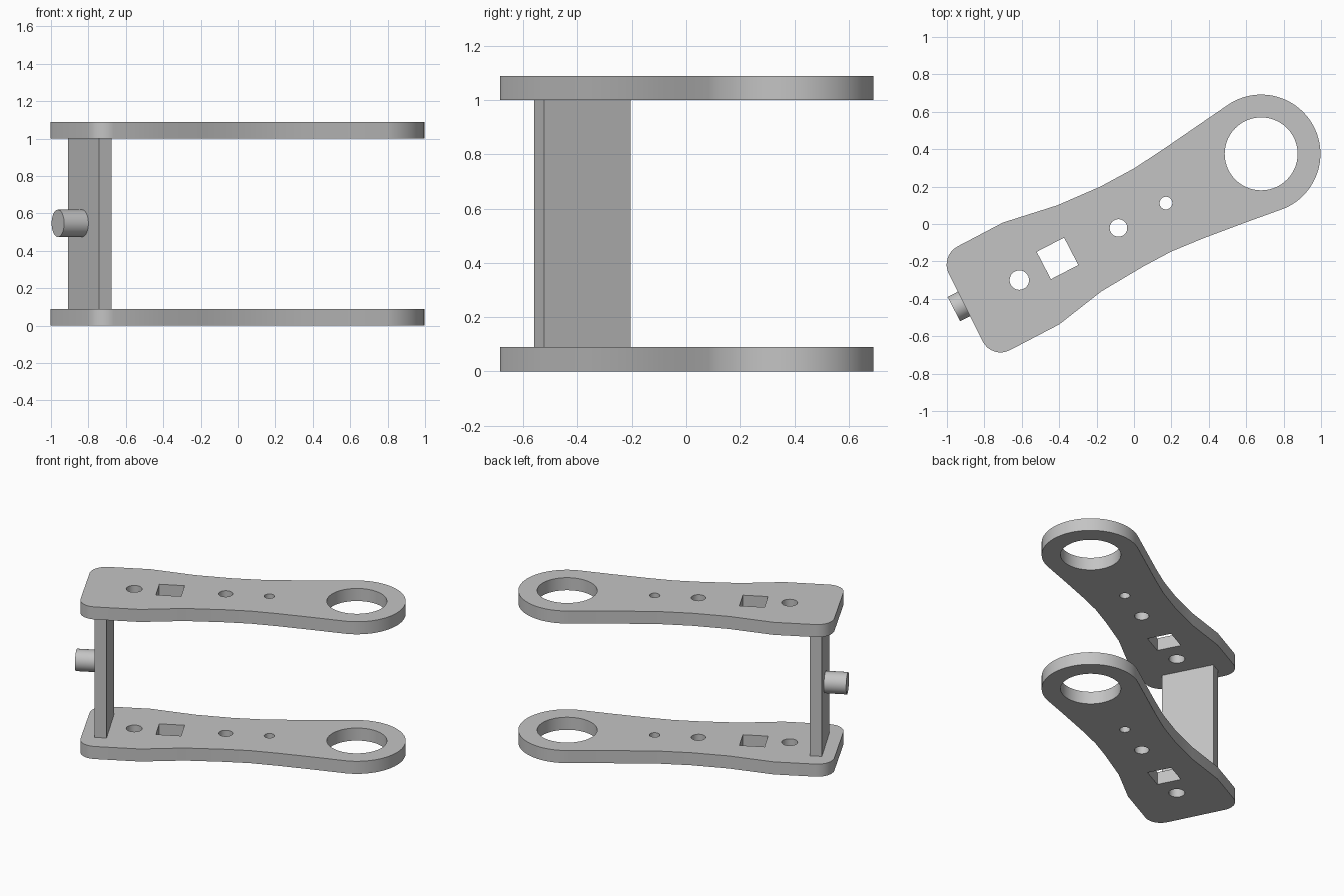
import bpy, bmesh
from math import cos, sin, radians, pi
from mathutils import Matrix, Vector

cube = bpy.data.objects.get("Cube")
if cube:
    bpy.data.objects.remove(cube, do_unlink=True)

TILT = radians(27.4)      # direction of the arm in plan
THICK = 0.09              # arm plate thickness
UPPER_Z = 1.0             # underside of the upper arm

grey = bpy.data.materials.new("plain_grey")
grey.use_nodes = True
grey.diffuse_color = (0.55, 0.55, 0.55, 1)
grey.node_tree.nodes["Principled BSDF"].inputs["Base Color"].default_value = grey.diffuse_color


def arc(center, radius, start, end, steps):
    """Points on an arc, angles in degrees."""
    return [(center[0] + radius * cos(radians(start + (end - start) * i / steps)),
             center[1] + radius * sin(radians(start + (end - start) * i / steps)))
            for i in range(steps + 1)]


def circle(center, radius, steps=32):
    return arc(center, radius, 0, 360, steps)[:-1]


def rounded_corner(corner, radius, inward, start):
    """Quarter-round a corner; inward is the angle towards the arc centre."""
    reach = radius * 2 ** 0.5
    center = (corner[0] + reach * cos(radians(inward)),
              corner[1] + reach * sin(radians(inward)))
    return arc(center, radius, start, start + 90, 8)


def finish(name, mesh, location=(0, 0, 0)):
    mesh.materials.clear()
    mesh.materials.append(grey)
    for face in mesh.polygons:
        face.use_smooth = True
        face.material_index = 0
    mesh.set_sharp_from_angle(angle=radians(30))
    obj = bpy.data.objects.new(name, mesh)
    obj.location = location
    bpy.context.collection.objects.link(obj)
    return obj


def pierced_plate(name, loops, thickness):
    """Flat plate from an outline and hole loops, as a mesh."""
    curve = bpy.data.curves.new(name + "_profile", "CURVE")
    curve.dimensions = "2D"
    curve.fill_mode = "BOTH"
    curve.extrude = thickness / 2
    for loop in loops:
        spline = curve.splines.new("POLY")
        spline.points.add(len(loop) - 1)
        for point, (x, y) in zip(spline.points, loop):
            point.co = (x, y, 0, 1)
        spline.use_cyclic_u = True
    helper = bpy.data.objects.new(name + "_helper", curve)
    bpy.context.collection.objects.link(helper)
    depsgraph = bpy.context.evaluated_depsgraph_get()
    mesh = bpy.data.meshes.new_from_object(helper.evaluated_get(depsgraph))
    bpy.data.objects.remove(helper, do_unlink=True)
    bm = bmesh.new()
    bm.from_mesh(mesh)
    bmesh.ops.remove_doubles(bm, verts=bm.verts, dist=0.0005)
    bmesh.ops.recalc_face_normals(bm, faces=bm.faces)
    bm.to_mesh(mesh)
    bm.free()
    return mesh


# Arm outline: ring end, waisted edges, square end with rounded corners
ring = (0.68, 0.375)
upper_edge = [(0.157, 0.40), (0.0, 0.297), (-0.18, 0.20), (-0.41, 0.10), (-0.70, 0.008)]
lower_edge = [(-0.40, -0.537), (-0.174, -0.36), (0.05, -0.227), (0.20, -0.147),
              (0.367, -0.078), (0.596, 0.008)]
outline = (arc(ring, 0.317, -67, 126.6, 40) + upper_edge
           + rounded_corner((-1.04, -0.17), 0.11, -17.6, 117.4)
           + rounded_corner((-0.759, -0.724), 0.107, 72.4, 207.4)
           + lower_edge)

# Holes along the arm
half = 0.0825
square = [(-0.409 + x * cos(TILT) - y * sin(TILT), -0.184 + x * sin(TILT) + y * cos(TILT))
          for x, y in ((-half, -half), (half, -half), (half, half), (-half, half))]
holes = [circle(ring, 0.195, 56), square, circle((-0.613, -0.30), 0.052),
         circle((-0.083, -0.021), 0.047), circle((0.171, 0.112), 0.034)]

# Two identical arms
arm = pierced_plate("arm", [outline] + holes, THICK)
finish("lower_arm", arm, (0, 0, THICK / 2))
finish("upper_arm", arm, (0, 0, UPPER_Z + THICK / 2))

# Upright web joining the arms
height = UPPER_Z - THICK
bm = bmesh.new()
bmesh.ops.create_cube(bm, size=1, matrix=Matrix.Rotation(TILT, 4, "Z")
                      @ Matrix.Diagonal((0.078, 0.36, height, 1)))
web = bpy.data.meshes.new("upright_web")
bm.to_mesh(web)
bm.free()
finish("upright_web", web, (-0.7925, -0.3825, THICK + height / 2))

# Round peg on the outer face of the web
length = 0.16
bm = bmesh.new()
bmesh.ops.create_cone(bm, cap_ends=True, segments=40, radius1=0.073, radius2=0.073,
                      depth=length, matrix=Matrix.Rotation(TILT, 4, "Z")
                      @ Matrix.Rotation(pi / 2, 4, "Y"))
peg = bpy.data.meshes.new("peg")
bm.to_mesh(peg)
bm.free()
middle = Vector((-0.963, -0.455, 0.547)) + Vector((cos(TILT), sin(TILT), 0)) * length / 2
finish("peg", peg, middle)
